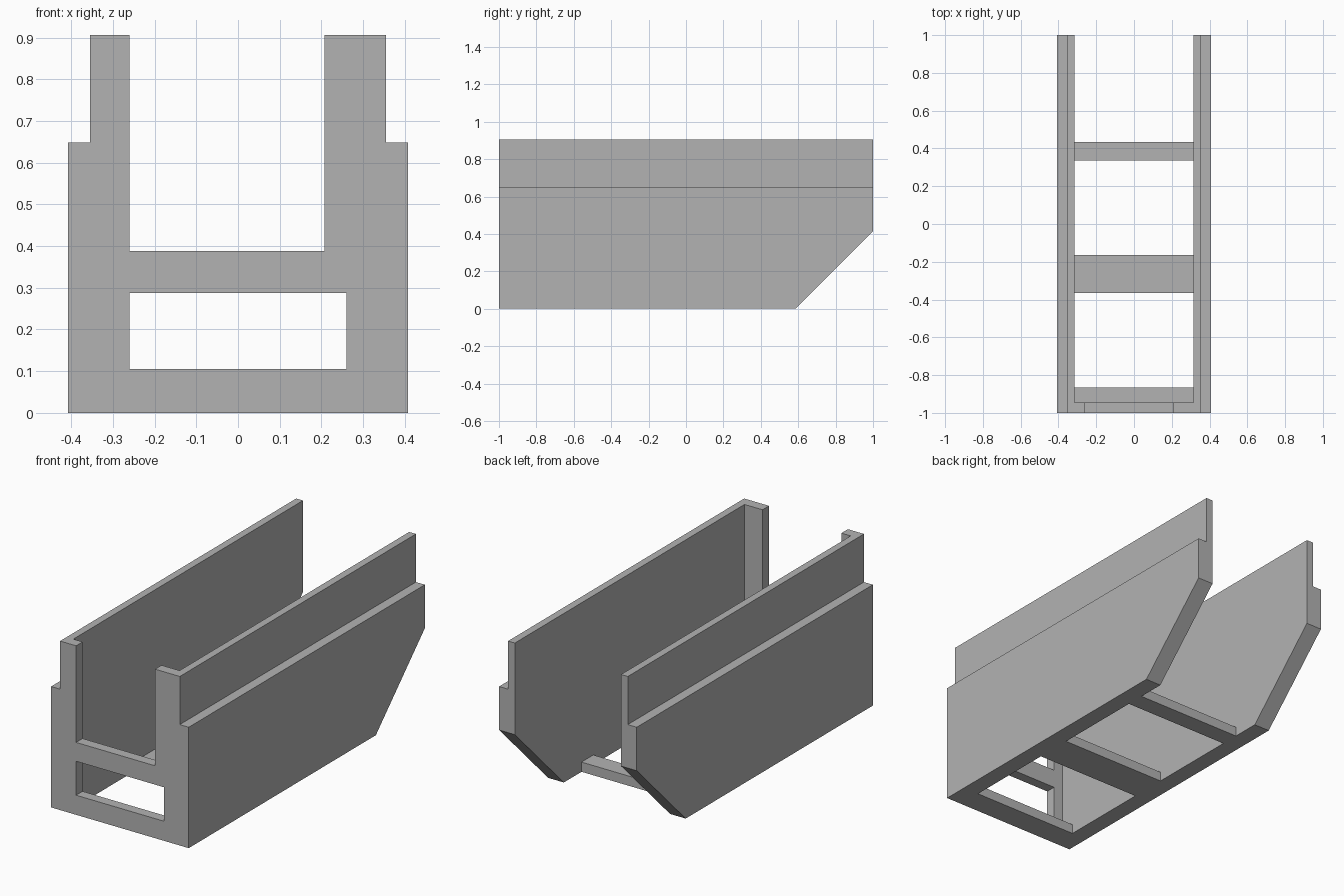
import bpy
import bmesh
from mathutils import Vector

default = bpy.data.objects.get("Cube")
if default:
    bpy.data.objects.remove(default, do_unlink=True)

# Single flat colour
grey = bpy.data.materials.new("plain_grey")
grey.use_nodes = True
colour = (0.45, 0.45, 0.45, 1)
grey.diffuse_color = colour
grey.node_tree.nodes["Principled BSDF"].inputs["Base Color"].default_value = colour

# Shared dimensions
INNER, LEDGE, OUTER = 0.315, 0.355, 0.408
LEDGE_Z, TOP_Z = 0.648, 0.906
FRONT, BACK = -1.0, 1.0
PANEL_BACK = -0.945
FLOOR_Z = 0.052


def extrude_profile(name, points, y0, y1, bevel_plane=None):
    """Extrude an x-z outline along y, optionally slicing off a corner."""
    bm = bmesh.new()
    face = bm.faces.new([bm.verts.new((x, y0, z)) for x, z in points])
    moved = bmesh.ops.extrude_face_region(bm, geom=[face])["geom"]
    verts = [v for v in moved if isinstance(v, bmesh.types.BMVert)]
    bmesh.ops.translate(bm, verts=verts, vec=(0, y1 - y0, 0))
    if bevel_plane:
        co, normal = bevel_plane
        geom = bm.verts[:] + bm.edges[:] + bm.faces[:]
        cut = bmesh.ops.bisect_plane(bm, geom=geom, plane_co=co, plane_no=normal,
                                     clear_outer=True)["geom_cut"]
        edges = [e for e in cut if isinstance(e, bmesh.types.BMEdge)]
        bmesh.ops.contextual_create(bm, geom=edges)
    bmesh.ops.recalc_face_normals(bm, faces=bm.faces[:])
    mesh = bpy.data.meshes.new(name)
    bm.to_mesh(mesh)
    bm.free()
    mesh.materials.append(grey)
    obj = bpy.data.objects.new(name, mesh)
    bpy.context.collection.objects.link(obj)
    return obj


def rectangle(x0, x1, z0, z1):
    return [(x0, z0), (x1, z0), (x1, z1), (x0, z1)]


# Stepped side walls with a sloped lower back corner
wall = [(INNER, 0), (OUTER, 0), (OUTER, LEDGE_Z), (LEDGE, LEDGE_Z),
        (LEDGE, TOP_Z), (INNER, TOP_Z)]
slope = (Vector((0, 0.585, 0)), Vector((0, 1, -1)).normalized())
for name, side in (("left_wall", 1), ("right_wall", -1)):
    extrude_profile(name, [(x * side, z) for x, z in wall], FRONT, BACK, slope)

# Front panel with an open, off-centre top notch
notch_left, notch_right, notch_z = 0.208, -0.26, 0.388
panel = extrude_profile("front_panel", [
    (-INNER, 0), (INNER, 0), (INNER, TOP_Z), (notch_left, TOP_Z),
    (notch_left, notch_z), (notch_right, notch_z),
    (notch_right, TOP_Z), (-INNER, TOP_Z)], FRONT, PANEL_BACK)

# Window through the front panel
cutter = extrude_profile("window_cutter", rectangle(-0.26, 0.26, 0.105, 0.287),
                         FRONT - 0.1, PANEL_BACK + 0.1)
cutter.hide_render = True
cutter.hide_viewport = True
window = panel.modifiers.new("window", 'BOOLEAN')
window.operation = 'DIFFERENCE'
window.solver = 'EXACT'
window.object = cutter

# Floor crossbars
for name, y0, y1 in (("front_crossbar", PANEL_BACK, -0.865),
                     ("middle_crossbar", -0.365, -0.165),
                     ("back_crossbar", 0.335, 0.435)):
    extrude_profile(name, rectangle(-INNER, INNER, 0, FLOOR_Z), y0, y1)
